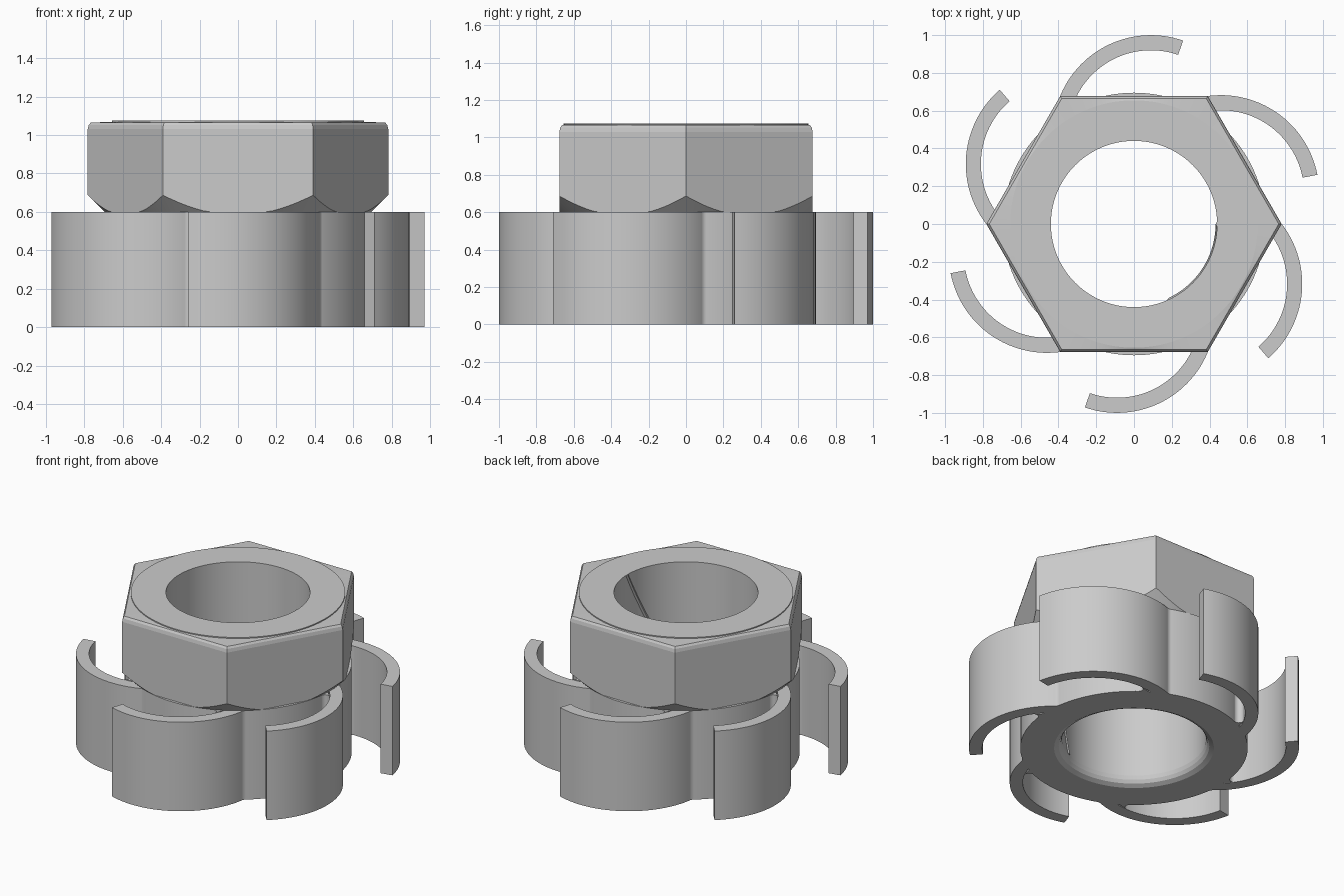
import bpy, bmesh, math
from mathutils import Vector

cube = bpy.data.objects.get("Cube")
if cube:
    bpy.data.objects.remove(cube, do_unlink=True)

# Single material
metal = bpy.data.materials.new("grey_metal")
metal.use_nodes = True
GREY = (0.6, 0.6, 0.6, 1)
metal.diffuse_color = GREY
metal.node_tree.nodes["Principled BSDF"].inputs["Base Color"].default_value = GREY

R_BASE, R_BORE, H_BASE, H_TOP = 0.695, 0.44, 0.6, 1.075
R_OUT, R_IN = 0.52, 0.44                  # blade arc radii
APOTHEM = 0.677


def polar(r, deg):
    return Vector((r * math.cos(math.radians(deg)), r * math.sin(math.radians(deg))))


def finish(bm, name, sharp_deg=10):
    """Clean the mesh, mark sharp edges and return it."""
    bmesh.ops.remove_doubles(bm, verts=bm.verts, dist=1e-5)
    bmesh.ops.recalc_face_normals(bm, faces=bm.faces)
    for f in bm.faces:
        f.smooth = True
    for e in bm.edges:
        e.smooth = len(e.link_faces) == 2 and e.calc_face_angle(0) < math.radians(sharp_deg)
    mesh = bpy.data.meshes.new(name)
    bm.to_mesh(mesh)
    bm.free()
    mesh.materials.append(metal)
    return mesh


def add_object(name, mesh, turn=0):
    ob = bpy.data.objects.new(name, mesh)
    ob.rotation_euler.z = math.radians(turn)
    bpy.context.collection.objects.link(ob)
    return ob


def skin(bm, loops, closed):
    """Join a row of closed vertex loops with quads."""
    rows = [[bm.verts.new(p) for p in loop] for loop in loops]
    n = len(rows[0])
    for i in range(len(rows) if closed else len(rows) - 1):
        a, b = rows[i], rows[(i + 1) % len(rows)]
        for j in range(n):
            k = (j + 1) % n
            bm.faces.new((a[j], a[k], b[k], b[j]))
    if not closed:
        bm.faces.new(rows[0])
        bm.faces.new(rows[-1])


def strip(bm, outer, inner):
    """Solid wall between two plan curves, as tall as the base."""
    skin(bm, [[(*p, 0), (*q, 0), (*q, H_BASE), (*p, H_BASE)]
              for p, q in zip(outer, inner)], False)


# Nut body: round base, chamfered hexagon and bore as one swept section
def section(deg):
    hexa = APOTHEM / math.cos(math.radians(deg % 60 - 30))
    cut = max(0, hexa - R_BASE)
    profile = [
        (R_BORE, H_TOP), (R_BORE, 0.06), (0.447, 0.035), (0.46, 0.015), (0.488, 0),
        (R_BASE, 0), (R_BASE, H_BASE), (hexa - cut, H_BASE), (hexa, H_BASE + cut),
        (hexa, 1.03), (hexa * 0.993, 1.052), (hexa * 0.98, 1.065),
        (0.655, 1.068), (0.655, H_TOP)]
    return [(*polar(r, deg), z) for r, z in profile]


bm = bmesh.new()
skin(bm, [section(a) for a in range(0, 360, 3)], True)
add_object("nut_body", finish(bm, "nut_body"))

# Curved blade with small fillets where it meets the base
CENTRE_DEG = 79.4
CENTRE = polar(0.488, CENTRE_DEG)


def meet(r_origin, r_blade):
    d = CENTRE.length
    c = (r_origin ** 2 - d ** 2 - r_blade ** 2) / (2 * d * r_blade)
    return CENTRE + polar(r_blade, CENTRE_DEG + math.degrees(math.acos(c)))


def fillet(bm, r_blade, size, side):
    c = meet(R_BASE + size, r_blade + side * size)
    start = c * (R_BASE / c.length) - c
    end = CENTRE + (c - CENTRE).normalized() * r_blade - c
    a0 = math.atan2(start.y, start.x)
    sweep = math.remainder(math.atan2(end.y, end.x) - a0, math.tau)
    arc = [c + polar(size, math.degrees(a0 + sweep * i / 12)) for i in range(13)]
    corner = meet(R_BASE, r_blade) * 0.98
    for p, q in zip(arc, arc[1:]):
        tri = [p, q, corner]
        skin(bm, [[(*v, z) for v in tri] for z in (0, H_BASE)], False)


bm = bmesh.new()
angles = [70.9 + (177 - 70.9) * i / 36 for i in range(37)]
strip(bm, [CENTRE + polar(R_OUT, a) for a in angles],
      [CENTRE + polar(R_IN, a) for a in angles])
blade = finish(bm, "blade")

bm = bmesh.new()
fillet(bm, R_OUT, 0.04, 1)
fillet(bm, R_IN, 0.03, -1)
# drop the hidden walls between neighbouring wedges
bmesh.ops.remove_doubles(bm, verts=bm.verts, dist=1e-5)
doubles = {}
for f in bm.faces:
    key = tuple(sorted(tuple(round(c, 4) for c in v.co) for v in f.verts))
    doubles.setdefault(key, []).append(f)
inner = [f for group in doubles.values() if len(group) > 1 for f in group]
bmesh.ops.delete(bm, geom=inner, context="FACES")
fillets = finish(bm, "blade_fillets", 20)

for k in range(6):
    add_object(f"blade_{k + 1}", blade, 60 * k)
    add_object(f"blade_fillets_{k + 1}", fillets, 60 * k)

# Thin slanted ridge on the bore wall
bm = bmesh.new()
loops = []
for i in range(25):
    t = i / 24
    z = H_TOP - 0.001 - t * 1.01
    loops.append([(*polar(r, -65 * t + a), z)
                  for r, a in ((R_BORE + 0.002, -2), (R_BORE - 0.008, 0), (R_BORE + 0.002, 2))])
skin(bm, loops, False)
add_object("bore_ridge", finish(bm, "bore_ridge"))
